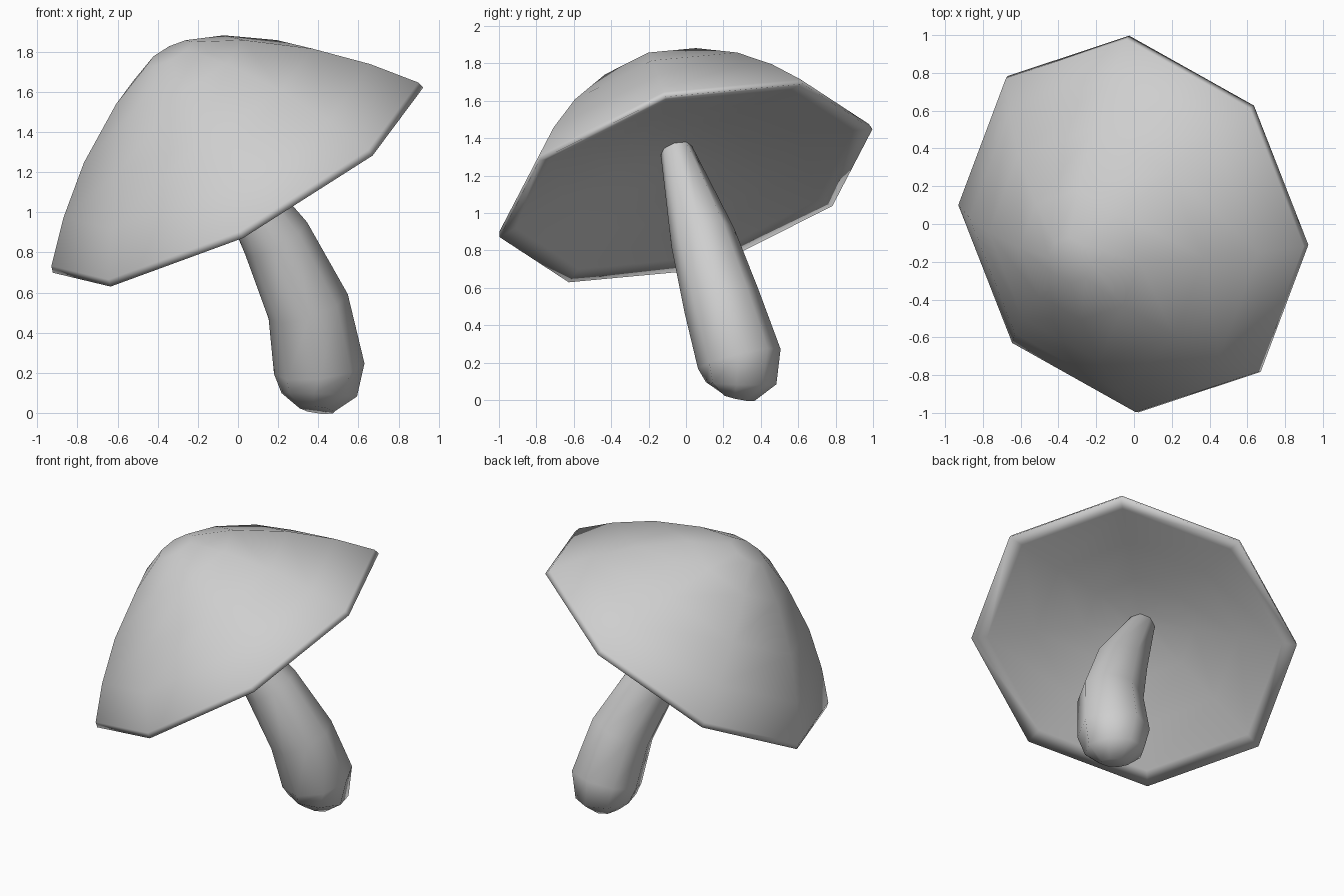
import bpy, bmesh, math
from mathutils import Vector

if "Cube" in bpy.data.objects:
    bpy.data.objects.remove(bpy.data.objects["Cube"], do_unlink=True)

SIDES = 8

# Single plain grey for the whole model
grey = bpy.data.materials.new("plain_grey")
grey.use_nodes = True
grey.diffuse_color = (0.62, 0.62, 0.62, 1)
grey.node_tree.nodes["Principled BSDF"].inputs["Base Color"].default_value = grey.diffuse_color


def loft(name, rings):
    """Join octagonal rings (centre, axis, radius) into a closed, smooth skin."""
    bm = bmesh.new()
    loops = []
    for centre, axis, radius in rings:
        n = Vector(axis).normalized()
        u = Vector((0.92, -0.11, 0.46))
        u = (u - n * u.dot(n)).normalized()
        v = n.cross(u)
        angles = [2 * math.pi * i / SIDES for i in range(SIDES)]
        loops.append([bm.verts.new(Vector(centre) + radius * (u * math.cos(a) + v * math.sin(a)))
                      for a in angles])
    for low, high in zip(loops, loops[1:]):
        for i in range(SIDES):
            j = (i + 1) % SIDES
            bm.faces.new((low[i], low[j], high[j], high[i]))
    bm.faces.new(loops[0])
    bm.faces.new(loops[-1])
    bmesh.ops.recalc_face_normals(bm, faces=bm.faces)
    for face in bm.faces:
        face.smooth = True
    mesh = bpy.data.meshes.new(name)
    bm.to_mesh(mesh)
    bm.free()
    mesh.materials.append(grey)
    obj = bpy.data.objects.new(name, mesh)
    bpy.context.collection.objects.link(obj)
    return obj


# Cap: profile of (radius, height) from the shallow hollow underside, round the rim, to the crown
cap_axis = Vector((-0.536, -0.303, 1)).normalized()
rim_centre = Vector((0, 0, 1.16))
cap_profile = [(0.1, 0.21), (0.35, 0.175), (0.65, 0.105), (0.94, 0.025),
               (1.038, 0.0), (1.028, 0.035), (0.86, 0.23), (0.64, 0.436),
               (0.358, 0.633), (0.127, 0.743)]
loft("cap", [(rim_centre + cap_axis * h, cap_axis, r) for r, h in cap_profile])

# Stem: bent, tapering path of (centre, radius) from the rounded foot up into the cap
stem_path = [((0.395, 0.28, 0.015), 0.09), ((0.405, 0.295, 0.09), 0.19),
             ((0.405, 0.285, 0.22), 0.227), ((0.35, 0.19, 0.53), 0.207),
             ((0.19, 0.09, 0.87), 0.175), ((-0.1, -0.05, 1.33), 0.088),
             ((-0.14, -0.07, 1.4), 0.06)]
points = [Vector(p) for p, r in stem_path]
last = len(points) - 1
loft("stem", [(points[i], points[min(i + 1, last)] - points[max(i - 1, 0)], radius)
              for i, (_, radius) in enumerate(stem_path)])
